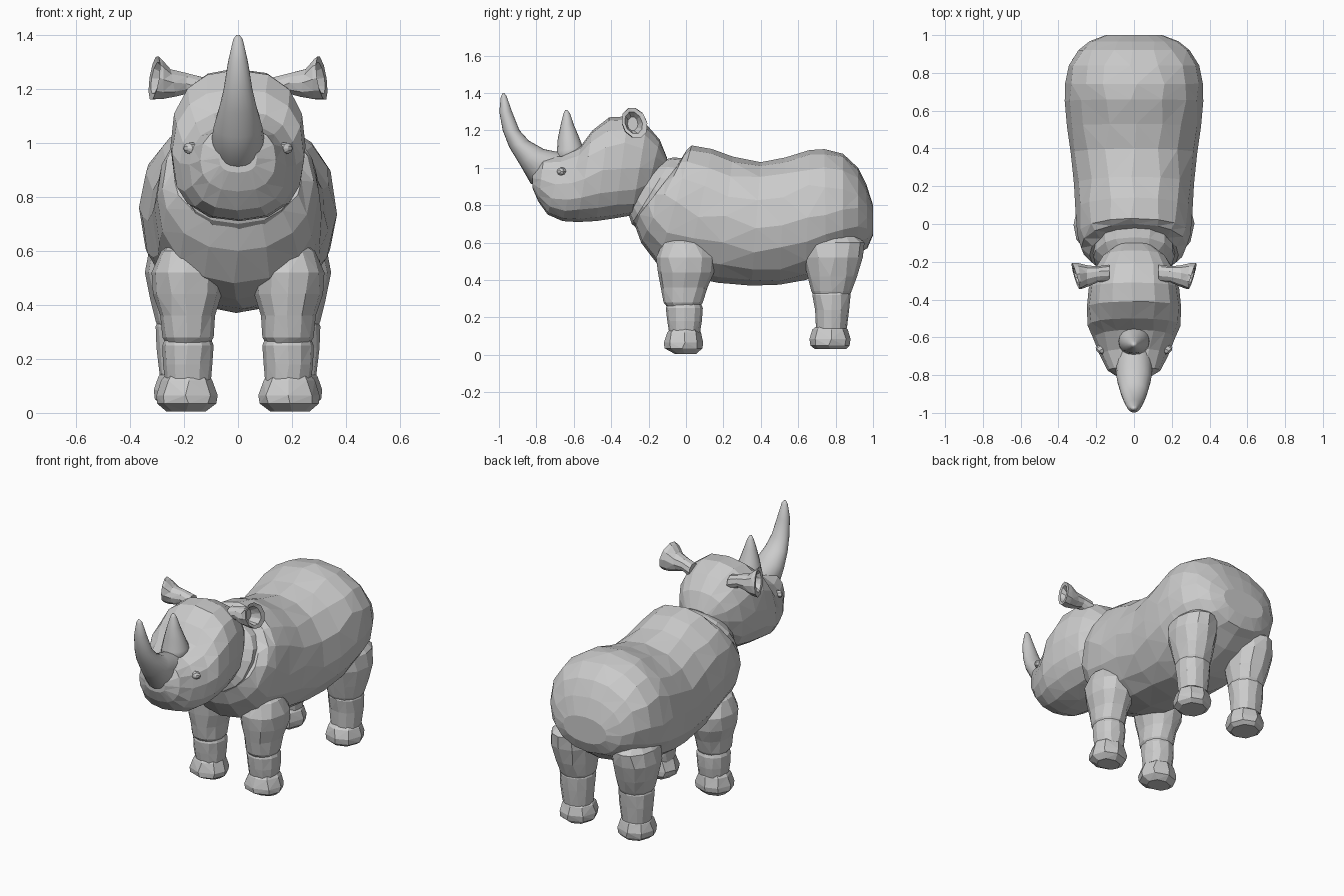
import bpy, bmesh, math, random
from mathutils import Vector

random.seed(4)


def loft(name, rings, n=12, power=1.0, smooth=False, jitter=0.0, side=1):
    """Skin closed rings; each ring is (centre, half-axis u, half-axis v)."""
    bm = bmesh.new()
    loops = []
    for c, u, v in rings:
        loop = []
        for i in range(n):
            a = 2 * math.pi * i / n + random.uniform(-jitter, jitter)
            ca, sa = math.cos(a), math.sin(a)
            p = (Vector(c) + Vector(u) * math.copysign(abs(ca) ** power, ca)
                 + Vector(v) * math.copysign(abs(sa) ** power, sa))
            p.x *= side
            loop.append(bm.verts.new(p))
        loops.append(loop)
    for a, b in zip(loops, loops[1:]):
        for i in range(n):
            j = (i + 1) % n
            bm.faces.new((a[i], a[j], b[j], b[i]))
    bm.faces.new(loops[0])
    bm.faces.new(loops[-1])
    bmesh.ops.recalc_face_normals(bm, faces=bm.faces[:])
    if not smooth:
        bmesh.ops.triangulate(bm, faces=bm.faces[:])
    for f in bm.faces:
        f.smooth = smooth
    mesh = bpy.data.meshes.new(name)
    bm.to_mesh(mesh)
    bm.free()
    ob = bpy.data.objects.new(name, mesh)
    bpy.context.collection.objects.link(ob)
    return ob


def upright(yt, zt, yb, zb, w):
    """Ring from a top and a bottom point in the side view plus half width."""
    return ((0, (yt + yb) / 2, (zt + zb) / 2), (w, 0, 0),
            (0, (yt - yb) / 2, (zt - zb) / 2))


def level(z, x0, x1, y0, y1):
    """Horizontal ring from its x and y extents."""
    return (((x0 + x1) / 2, (y0 + y1) / 2, z), ((x1 - x0) / 2, 0, 0),
            (0, (y1 - y0) / 2, 0))


# Torso: tilted rings from the collar to the rump
torso = [(-.04, 1.02, -.28, .71, .235), (0, 1.09, -.24, .60, .28),
         (.03, 1.12, -.15, .48, .30), (.14, 1.10, 0, .42, .31),
         (.25, 1.06, .17, .385, .318), (.40, 1.03, .35, .37, .335),
         (.53, 1.055, .50, .375, .355), (.66, 1.095, .64, .40, .367),
         (.74, 1.10, .75, .44, .365), (.84, 1.075, .84, .48, .345),
         (.92, 1.0, .92, .54, .295), (.965, .91, .97, .57, .235),
         (1.0, .80, 1.0, .64, .15)]
loft("torso", [upright(*r) for r in torso], 16, .93, jitter=.06)

# Neck joining head and torso
neck = [(-.13, 1.04, -.31, .76, .17), (-.07, 1.055, -.29, .70, .215),
        (.03, 1.05, -.20, .62, .22)]
loft("neck", [upright(*r) for r in neck], 16, .9, jitter=.06)

# Head: rings from the back of the skull to the snout
head = [(-.10, 1.05, -.13, .95, .09), (-.14, 1.15, -.22, .82, .17),
        (-.21, 1.23, -.29, .745, .215), (-.31, 1.275, -.38, .73, .24),
        (-.41, 1.27, -.48, .715, .25), (-.50, 1.20, -.58, .71, .245),
        (-.56, 1.12, -.66, .715, .215), (-.66, 1.07, -.74, .75, .18),
        (-.76, 1.06, -.79, .82, .14), (-.82, .99, -.82, .89, .07)]
loft("head", [upright(*r) for r in head], 16, .83, jitter=.04)

# Horns: smooth and tapering
horn = [(-.78, .90, -.58, 1.04, .085), (-.83, .915, -.66, 1.08, .10),
        (-.89, 1.02, -.76, 1.10, .09), (-.945, 1.11, -.84, 1.145, .07),
        (-.98, 1.20, -.89, 1.20, .053), (-.998, 1.30, -.93, 1.30, .037),
        (-.99, 1.38, -.96, 1.385, .018), (-.98, 1.40, -.972, 1.40, .006)]
loft("front_horn", [upright(*r) for r in horn], 20, smooth=True)
small = [(-.71, 1.02, -.53, 1.06, .085), (-.69, 1.09, -.55, 1.11, .08),
         (-.685, 1.16, -.57, 1.16, .06), (-.67, 1.23, -.60, 1.23, .038),
         (-.655, 1.29, -.62, 1.29, .018), (-.645, 1.31, -.635, 1.31, .006)]
loft("rear_horn", [upright(*r) for r in small], 16, smooth=True)

# Ears: stem, flared rim and hollow cup
ear = [((.13, -.26, 1.20), (0, .045, 0), (0, 0, .045)),
       ((.19, -.265, 1.22), (0, .042, 0), (0, 0, .04)),
       ((.24, -.275, 1.222), (0, .055, 0), (.01, 0, .053)),
       ((.285, -.275, 1.235), (.01, .068, 0), (0, -.01, .078)),
       ((.31, -.275, 1.24), (.018, .068, 0), (-.012, -.015, .083)),
       ((.305, -.28, 1.24), (.015, .047, 0), (-.01, -.01, .06)),
       ((.265, -.285, 1.235), (.005, .028, 0), (0, 0, .038))]

# Legs: thigh, shin and hoof, each a stack of level rings
front = {
    "thigh": [(.635, .16, .23, -.07, .04), (.60, .11, .285, -.125, .10),
              (.52, .055, .32, -.16, .155), (.44, .06, .315, -.15, .15),
              (.36, .085, .288, -.135, .115), (.28, .09, .28, -.12, .09),
              (.255, .105, .265, -.10, .075)],
    "shin": [(.30, .11, .26, -.09, .07), (.25, .09, .28, -.108, .09),
             (.18, .095, .278, -.10, .085), (.12, .10, .27, -.09, .075)],
    "hoof": [(.145, .11, .265, -.08, .065), (.12, .095, .285, -.10, .08),
             (.065, .075, .302, -.118, .092), (.035, .08, .30, -.115, .088),
             (.005, .12, .265, -.06, .055)]}
hind = {
    "thigh": [(.66, .15, .27, .68, .88), (.60, .09, .33, .615, .955),
              (.52, .08, .345, .625, .945), (.42, .09, .325, .65, .915),
              (.34, .10, .305, .67, .885), (.30, .115, .29, .69, .865)],
    "shin": [(.36, .115, .29, .69, .865), (.32, .10, .305, .675, .88),
             (.24, .105, .302, .69, .872), (.14, .115, .29, .695, .86)],
    "hoof": [(.155, .125, .275, .70, .84), (.135, .105, .295, .675, .865),
             (.085, .09, .312, .66, .88), (.05, .095, .308, .665, .875),
             (.03, .12, .28, .69, .855)]}

# Mirrored parts on both sides
for side, label in ((-1, "right"), (1, "left")):
    loft(f"{label}_ear", ear, 10, jitter=.08, side=side)
    loft(f"{label}_eye", [((.165, -.66, .98), (.02, .02, 0), (0, 0, .022)),
                          ((.185, -.672, .98), (.018, .018, 0), (0, 0, .02)),
                          ((.193, -.677, .98), (.008, .008, 0), (0, 0, .008))],
         8, side=side)
    for pos, leg in (("front", front), ("hind", hind)):
        for part, rings in leg.items():
            loft(f"{label}_{pos}_{part}", [level(*r) for r in rings],
                 8 if part == "hoof" else 12, .93, jitter=.08, side=side)
